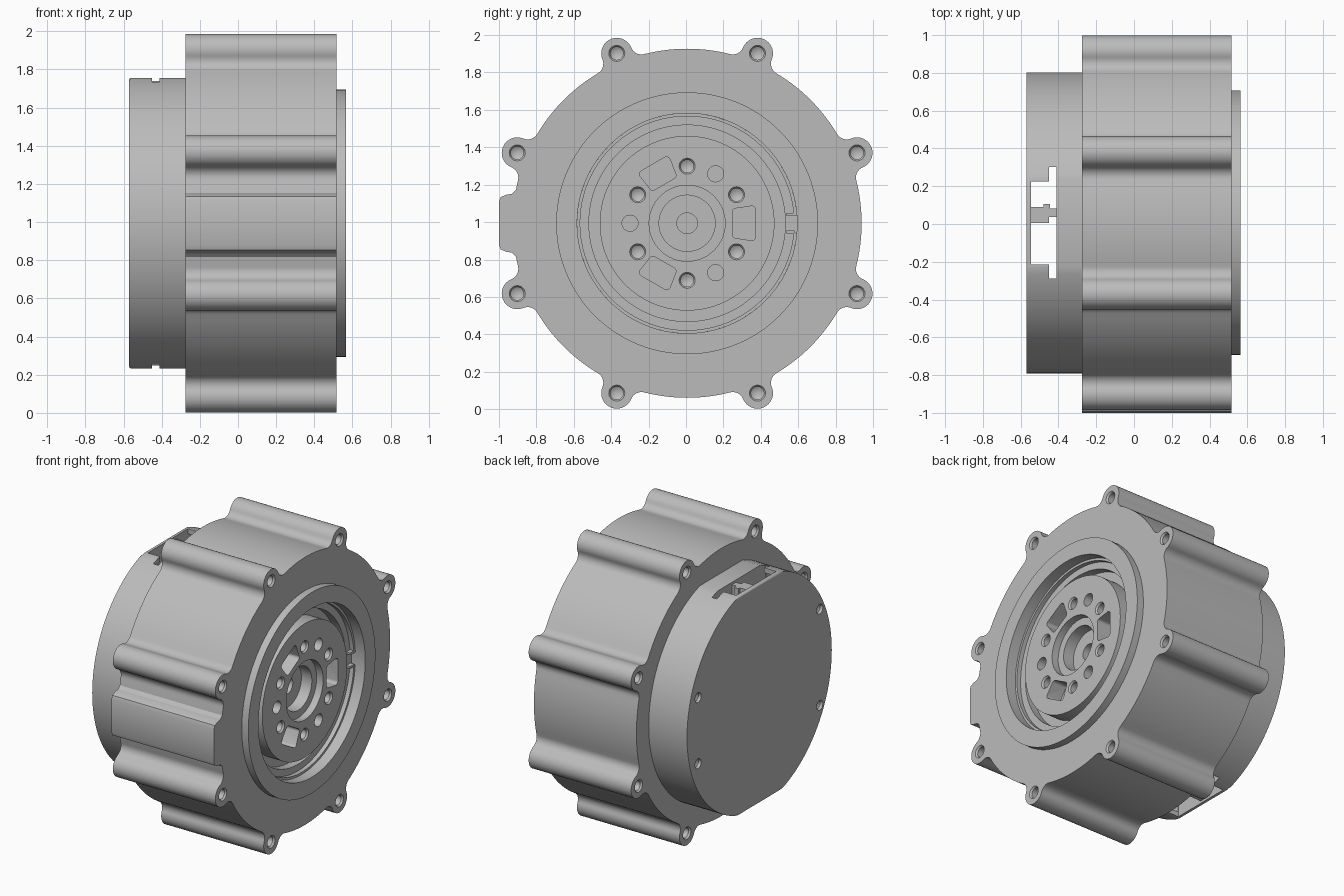
import bpy, bmesh
from math import sin, cos, pi, radians, acos, atan2, sqrt
from mathutils import Matrix, Vector

if "Cube" in bpy.data.objects:
    bpy.data.objects.remove(bpy.data.objects["Cube"])

CENTRE = (0, 0.006, 0.994)   # the motor axis runs along x through this point
GREY = (0.5, 0.5, 0.5, 1)

metal = bpy.data.materials.new("grey metal")
metal.use_nodes = True
metal.diffuse_color = GREY
metal.node_tree.nodes["Principled BSDF"].inputs["Base Color"].default_value = GREY


def polar(r, a, c=(0, 0)):
    return (c[0] + r * cos(a), c[1] + r * sin(a))


def arc(c, r, a0, a1, n):
    return [polar(r, a0 + (a1 - a0) * i / n, c) for i in range(n + 1)]


def circle(r, n=128):
    return arc((0, 0), r, 0, 2 * pi, n)[:-1]


def lathe(bm, profile, c=(0, 0), n=128):
    """Spin (x, radius) points about the x axis; zero radius makes a pole."""
    rings = []
    for x, r in profile:
        pts = [c] if r == 0 else arc(c, r, 0, 2 * pi, n)[:-1]
        rings.append([bm.verts.new((x, *p)) for p in pts])
    pairs = list(zip(rings, rings[1:]))
    if profile[0][1] > 0:
        pairs.append((rings[-1], rings[0]))
    for a, b in pairs:
        for i in range(n):
            j = (i + 1) % n
            quad = [a[i % len(a)], a[j % len(a)], b[j % len(b)], b[i % len(b)]]
            bm.faces.new(list(dict.fromkeys(quad)))


def prism(bm, outline, x0, x1):
    """Extrude a (y, z) outline along x."""
    a, b = [[bm.verts.new((x, *p)) for p in outline] for x in (x0, x1)]
    bm.faces.new(a)
    bm.faces.new(b)
    for i in range(len(a)):
        j = (i + 1) % len(a)
        bm.faces.new((a[i], a[j], b[j], b[i]))


def box(bm, x, y, z):
    prism(bm, [(y[0], z[0]), (y[1], z[0]), (y[1], z[1]), (y[0], z[1])], *x)


def drill(bm, c, r, x, depth, side=1):
    """Blind hole cutter with a chamfered mouth and conical bottom."""
    profile = [(0.05, 0), (0.05, r), (0, r), (-0.012, r * 0.8),
               (-depth, r * 0.8), (-depth - r * 0.5, 0)]
    lathe(bm, [(x + side * p, q) for p, q in profile], c, 24)


def finish(bm, name):
    bmesh.ops.recalc_face_normals(bm, faces=bm.faces)
    mesh = bpy.data.meshes.new(name)
    bm.to_mesh(mesh)
    bm.free()
    ob = bpy.data.objects.new(name, mesh)
    ob.location = CENTRE
    mesh.materials.append(metal)
    bpy.context.collection.objects.link(ob)
    return ob


def cut(ob, bm):
    cutter = finish(bm, "cutter")
    cutter.hide_render = True
    mod = ob.modifiers.new("cut", 'BOOLEAN')
    mod.operation, mod.solver, mod.object = 'DIFFERENCE', 'EXACT', cutter
    graph = bpy.context.evaluated_depsgraph_get()
    mesh = bpy.data.meshes.new_from_object(ob.evaluated_get(graph))
    ob.modifiers.clear()
    ob.data = mesh
    bpy.data.objects.remove(cutter)


# Housing outline: round body with eight filleted lugs and one flat pad
R, LUG_D, LUG_R, FILLET = 0.933, 0.983, 0.083, 0.06
alpha = acos(((R + FILLET) ** 2 + LUG_D ** 2 - (LUG_R + FILLET) ** 2)
             / (2 * LUG_D * (R + FILLET)))
fc = polar(R + FILLET, alpha)
beta = atan2(fc[1], fc[0] - LUG_D)
half = arc((LUG_D, 0), LUG_R, 0, beta, 12) + arc(fc, FILLET, beta - pi, alpha - pi, 8)[1:]
lug = [(y, -z) for y, z in half[:0:-1]] + half
pad = [(-0.909, 0.21), (-0.915, 0.178), (-0.935, 0.158), (-0.972, 0.151),
       (-0.997, 0.139), (-1.006, 0.115)]
lug_angles = [radians(22.5 + 45 * k) for k in range(8)]
outline = []
for k, phi in enumerate(lug_angles):
    outline += [(y * cos(phi) - z * sin(phi), y * sin(phi) + z * cos(phi)) for y, z in lug]
    if k == 3:
        outline += pad + [(y, -z) for y, z in reversed(pad)]
    else:
        outline += arc((0, 0), R, phi + alpha, phi + pi / 4 - alpha, 14)[1:-1]

bm = bmesh.new()
prism(bm, outline, -0.275, 0.515)
housing = finish(bm, "housing")
bm = bmesh.new()
lathe(bm, [(0.28, 0), (0.28, 0.588), (0.6, 0.588), (0.6, 0)])
for phi in lug_angles:
    drill(bm, polar(LUG_D, phi), 0.043, 0.515, 0.12)
    drill(bm, polar(LUG_D, phi), 0.043, -0.275, 0.12, -1)
cut(housing, bm)

# Front boss, bearing seat and snap ring
bm = bmesh.new()
lathe(bm, [(0.51, 0.588), (0.565, 0.588), (0.565, 0.70), (0.51, 0.70)])
finish(bm, "front_boss")
bm = bmesh.new()
lathe(bm, [(0.28, 0.46), (0.40, 0.46), (0.40, 0.525), (0.46, 0.525),
           (0.46, 0.588), (0.28, 0.588)])
finish(bm, "bearing_seat")
bm = bmesh.new()
a0, a1 = radians(4), radians(355)
prism(bm, arc((0, 0), 0.588, a0, a1, 96) + arc((0, 0), 0.572, a1, a0, 96), 0.46, 0.49)
box(bm, (0.46, 0.49), (0.53, 0.575), (0.04, 0.055))
box(bm, (0.46, 0.49), (0.53, 0.575), (-0.055, -0.04))
finish(bm, "snap_ring")

# Output hub with stepped bore, bolt holes, dowel holes and pockets
bm = bmesh.new()
lathe(bm, [(0.28, 0), (0.28, 0.467), (0.51, 0.467), (0.51, 0.203), (0.46, 0.203),
           (0.46, 0.15), (0.38, 0.15), (0.38, 0.055), (0.30, 0.055), (0.30, 0)])
hub = finish(bm, "output_hub")
bm = bmesh.new()
for k in range(6):
    drill(bm, polar(0.305, radians(30 + 60 * k)), 0.043, 0.51, 0.1)
for k in range(3):
    c = polar(0.305, radians(60 + 120 * k))
    lathe(bm, [(0.32, 0), (0.32, 0.043), (0.6, 0.043), (0.6, 0)], c, 24)
    t = radians(120 * k)
    corners = [(0.262, -0.06), (0.345, -0.072), (0.345, 0.072), (0.262, 0.06)]
    pocket = []
    for i, corner in enumerate(corners):
        start = pi + i * pi / 2
        pocket += arc(corner, 0.02, start, start + pi / 2, 5)
    pocket = [(y * cos(t) - z * sin(t), y * sin(t) + z * cos(t)) for y, z in pocket]
    prism(bm, pocket, 0.40, 0.6)
cut(hub, bm)


# Rear cover: flattened round cup with openings through top and bottom
def flattened(r, limit):
    a = acos(sqrt(r * r - limit * limit) / r)
    return arc((0, 0), r, -a, a, 56) + arc((0, 0), r, pi - a, pi + a, 56)


bm = bmesh.new()
prism(bm, flattened(0.797, 0.762), -0.57, -0.27)
rim = [e for e in bm.edges if all(v.co.x < -0.5 for v in e.verts)]
bmesh.ops.bevel(bm, geom=rim, offset=0.01, segments=2, affect='EDGES', profile=0.5)
cover = finish(bm, "rear_cover")
bm = bmesh.new()
prism(bm, flattened(0.76, 0.73), -0.543, -0.413)
for y, z in ((-0.665, 0.335), (0.675, 0.23)):
    for s in (-1, 1):
        drill(bm, (y, s * z), 0.034, -0.57, 0.016, -1)
cut(cover, bm)
slot = [(-0.545, 0.22), (-0.45, 0.22), (-0.45, 0.295), (-0.411, 0.295)]
slot = slot + [(x, -y) for x, y in reversed(slot)]
bm = bmesh.new()
low, high = [[bm.verts.new((x, y, z)) for x, y in slot] for z in (-0.9, 0.9)]
bm.faces.new(low)
bm.faces.new(high)
for i in range(len(slot)):
    bm.faces.new((low[i - 1], low[i], high[i], high[i - 1]))
cut(cover, bm)

# Small connector tabs inside the openings
bm = bmesh.new()
for z in ((0.58, 0.745), (-0.745, -0.58)):
    box(bm, (-0.55, -0.45), (0, 0.085), z)
    box(bm, (-0.48, -0.445), (0.075, 0.1), z)
    box(bm, (-0.45, -0.40), (0.03, 0.075), z)
finish(bm, "connector_tabs")

# Smooth the round walls, keeping the machined edges sharp
bpy.ops.object.select_all(action='DESELECT')
for ob in bpy.context.collection.objects:
    if ob.type == 'MESH':
        ob.select_set(True)
        bpy.context.view_layer.objects.active = ob
bpy.ops.object.shade_smooth_by_angle(angle=radians(30))
